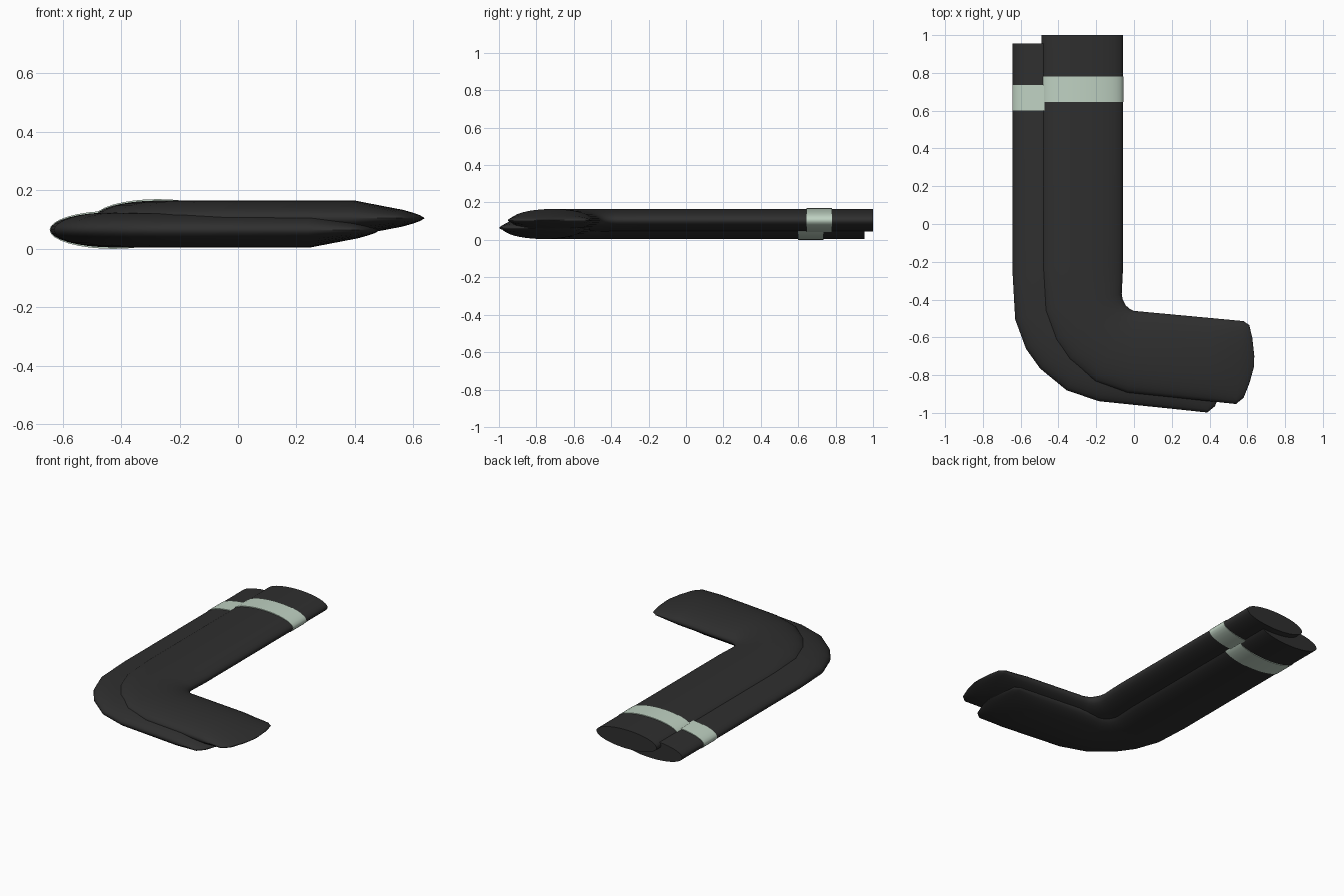
import bpy, bmesh, math
from mathutils import Vector

if "Cube" in bpy.data.objects:
    bpy.data.objects.remove(bpy.data.objects["Cube"])

SIDES = 32


def material(name, rgb):
    m = bpy.data.materials.new(name)
    m.diffuse_color = (*rgb, 1)
    m.use_nodes = True
    m.node_tree.nodes["Principled BSDF"].inputs["Base Color"].default_value = m.diffuse_color
    return m


black = material("charcoal knit", (0.028, 0.028, 0.028))
green = material("pale green", (0.52, 0.64, 0.54))

# Sock sections: outer edge, inner edge, half thickness
BODY = [
    ((-.49, 1), (-.058, 1), .06),
    ((-.49, -.23), (-.058, -.23), .06),
    ((-.477, -.46), (-.065, -.37), .06),
    ((-.42, -.615), (-.06, -.40), .06),
    ((-.345, -.72), (-.045, -.43), .06),
    ((-.205, -.835), (-.022, -.45), .06),
    ((-.035, -.893), (0, -.46), .06),
    ((.39, -.937), (.41, -.498), .06),
    # toe
    ((.54, -.953), (.58, -.514), .029),
    ((.58, -.92), (.61, -.535), .019),
    ((.612, -.84), (.626, -.60), .011),
    ((.634, -.76), (.637, -.70), .002),
]
BAND = [((-.492, .78), (-.056, .78), .065), ((-.492, .645), (-.056, .645), .065)]


def loft(name, sections, offset, mat):
    """Skin elliptical sections into a closed tube."""
    bm = bmesh.new()
    rings = []
    for a, b, h in sections:
        a, b = Vector((*a, 0)), Vector((*b, 0))
        mid, half = (a + b) / 2, (b - a) / 2
        ring = []
        for i in range(SIDES):
            t = math.tau * i / SIDES
            p = mid + half * math.cos(t) + Vector((0, 0, h * math.sin(t)))
            ring.append(bm.verts.new(p + offset))
        rings.append(ring)
    for r, s in zip(rings, rings[1:]):
        for i in range(SIDES):
            j = (i + 1) % SIDES
            bm.faces.new((r[i], r[j], s[j], s[i]))
    bm.faces.new(rings[0])
    bm.faces.new(rings[-1])
    bmesh.ops.recalc_face_normals(bm, faces=bm.faces)
    mesh = bpy.data.meshes.new(name)
    bm.to_mesh(mesh)
    bm.free()
    mesh.materials.append(mat)
    obj = bpy.data.objects.new(name, mesh)
    bpy.context.collection.objects.link(obj)
    bpy.ops.object.select_all(action='DESELECT')
    obj.select_set(True)
    bpy.context.view_layer.objects.active = obj
    bpy.ops.object.shade_smooth_by_angle(angle=math.radians(40))


# Two overlapping socks, each with a coloured cuff stripe
for label, offset in (("upper", Vector((0, 0, .105))),
                      ("lower", Vector((-.152, -.045, .065)))):
    loft(label + "_sock", BODY, offset, black)
    loft(label + "_stripe", BAND, offset, green)
